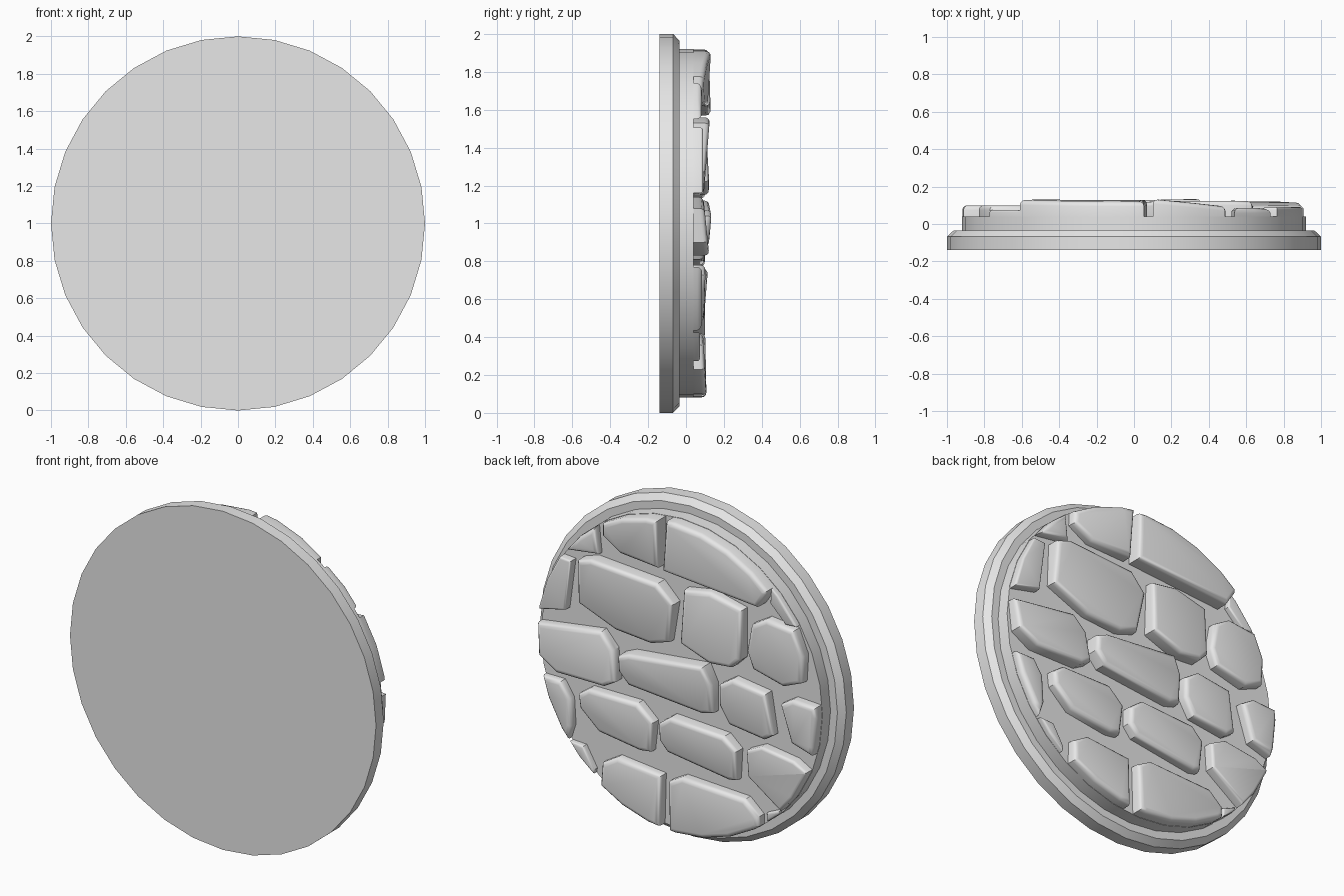
import bpy
import bmesh
import math
from mathutils import Vector

SIDES = 32
PAVING_RADIUS = 0.92
FLOOR = 0.04
CENTRE_Z = 1.0

cube = bpy.data.objects.get("Cube")
if cube:
    bpy.data.objects.remove(cube, do_unlink=True)

# One plain grey for the whole piece
grey = bpy.data.materials.new("stone grey")
grey.use_nodes = True
colour = (0.8, 0.8, 0.8, 1.0)
grey.diffuse_color = colour
grey.node_tree.nodes["Principled BSDF"].inputs["Base Color"].default_value = colour

parts = []


def finish(bm, name):
    """Turn a bmesh into a named grey object."""
    bmesh.ops.recalc_face_normals(bm, faces=bm.faces)
    mesh = bpy.data.meshes.new(name)
    bm.to_mesh(mesh)
    bm.free()
    mesh.materials.append(grey)
    obj = bpy.data.objects.new(name, mesh)
    bpy.context.collection.objects.link(obj)
    parts.append(obj)


def add_disc(name, profile):
    """Closed round solid about the y axis from (radius, y) points."""
    bm = bmesh.new()
    rings = []
    for radius, y in profile:
        angles = [math.tau * i / SIDES for i in range(SIDES)]
        rings.append([bm.verts.new((radius * math.sin(a), y, CENTRE_Z + radius * math.cos(a)))
                      for a in angles])
    for low, high in zip(rings, rings[1:]):
        for i in range(SIDES):
            j = (i + 1) % SIDES
            bm.faces.new((low[i], low[j], high[j], high[i]))
    bm.faces.new(rings[0])
    bm.faces.new(rings[-1])
    finish(bm, name)


def clip_to_disc(points, radius):
    """Trim a flat outline to the round edge of the paving."""
    reach = radius * math.cos(math.pi / SIDES)
    for i in range(SIDES):
        angle = math.tau * (i + 0.5) / SIDES
        normal = Vector((math.sin(angle), math.cos(angle)))
        kept = []
        for a, b in zip(points, points[1:] + points[:1]):
            da, db = a.dot(normal) - reach, b.dot(normal) - reach
            if da <= 0:
                kept.append(a)
            if da * db < 0:
                kept.append(a.lerp(b, da / (da - db)))
        points = kept
    # Drop points that fall almost on top of their neighbour
    return [p for i, p in enumerate(points) if (p - points[i - 1]).length > 0.012]


def add_stone(name, outline, height=0.1, tilt_x=0.0, tilt_z=0.0):
    """Cobble with a tilted top face and rounded upper edges."""
    points = clip_to_disc([Vector(p) for p in outline], PAVING_RADIUS - 0.002)
    middle = sum(points, Vector((0, 0))) / len(points)
    bm = bmesh.new()
    low, high = [], []
    for p in points:
        offset = p - middle
        top = height + tilt_x * offset.x + tilt_z * offset.y
        low.append(bm.verts.new((p.x, FLOOR - 0.005, CENTRE_Z + p.y)))
        high.append(bm.verts.new((p.x, top, CENTRE_Z + p.y)))
    count = len(points)
    for i in range(count):
        j = (i + 1) % count
        bm.faces.new((low[i], low[j], high[j], high[i]))
    bm.faces.new(low)
    cap = bm.faces.new(high)
    bmesh.ops.recalc_face_normals(bm, faces=bm.faces)
    bmesh.ops.bevel(bm, geom=list(cap.edges), offset=0.026, offset_type='OFFSET',
                    segments=3, profile=0.5, affect='EDGES', clamp_overlap=True)
    finish(bm, name)


# Chamfered backing plate and the raised bed between the stones
add_disc("backing_plate", [(1, -0.14), (1, -0.068), (0.965, -0.035)])
add_disc("paving_bed", [(PAVING_RADIUS, -0.04), (PAVING_RADIUS, FLOOR)])

# Top row of stones
add_stone("top_large_stone", [(.05, .97), (-.62, .97), (-.61, .66), (-.55, .57), (.07, .62)],
          0.125, 0, -0.03)
add_stone("top_stone", [(.48, .95), (.10, .95), (.11, .62), (.37, .63), (.49, .70)],
          0.11, -0.08, 0.06)
add_stone("top_left_chip", [(.74, .55), (.74, .77), (.54, .77), (.52, .58)], 0.085)
add_stone("top_right_chip", [(-.61, .75), (-.80, .60), (-.77, .49), (-.70, .49), (-.60, .59)], 0.075)

# Upper row
add_stone("upper_left_edge_stone", [(.95, .52), (.69, .50), (.73, .20), (.95, .15)], 0.09)
add_stone("upper_large_stone", [(.63, .53), (.54, .56), (.11, .53), (.01, .43), (.05, .19),
                                (.17, .15), (.40, .17), (.64, .27)], 0.11, 0, 0.08)
add_stone("upper_middle_stone", [(-.05, .53), (-.22, .56), (-.43, .51), (-.43, .22), (-.37, .16),
                                 (-.23, .15), (-.04, .22)], 0.11, 0.03, -0.06)
add_stone("upper_right_stone", [(-.49, .44), (-.59, .50), (-.77, .48), (-.83, .34), (-.82, .18),
                                (-.70, .13), (-.50, .18), (-.46, .28)])

# Middle row
add_stone("middle_left_stone", [(.91, .08), (.49, .14), (.41, .05), (.39, -.13), (.46, -.17),
                                (.77, -.17), (.89, -.10)], 0.11, 0, -0.1)
add_stone("middle_long_stone", [(.36, .04), (.29, .07), (-.19, .12), (-.24, .02), (-.24, -.15),
                                (-.17, -.17), (.30, -.12), (.36, -.05)], 0.12, 0.03, 0.08)
add_stone("middle_right_stone", [(-.28, .03), (-.37, .09), (-.59, .06), (-.63, -.18), (-.57, -.22),
                                 (-.34, -.19), (-.28, -.09)], 0.1, 0, 0.03)
add_stone("middle_right_edge_stone", [(-.68, .02), (-.76, .07), (-.95, .06), (-.95, -.25),
                                      (-.75, -.19)])

# Lower row
add_stone("lower_left_edge_stone", [(.95, -.23), (.76, -.23), (.70, -.32), (.69, -.48),
                                    (.73, -.60), (.95, -.40)], 0.085)
add_stone("lower_left_stone", [(.64, -.27), (.57, -.22), (.25, -.22), (.15, -.31), (.17, -.49),
                               (.24, -.50), (.51, -.46), (.63, -.35)], 0.1, 0, 0.03)
add_stone("lower_middle_stone", [(.11, -.30), (.03, -.24), (-.32, -.26), (-.40, -.33), (-.39, -.51),
                                 (-.34, -.52), (.06, -.46), (.11, -.40)], 0.105, 0, 0.08)
add_stone("lower_right_stone", [(-.46, -.31), (-.56, -.26), (-.77, -.29), (-.95, -.39),
                                (-.70, -.62), (-.47, -.46)])

# Bottom row
add_stone("bottom_left_chip", [(.80, -.57), (.62, -.58), (.55, -.70), (.57, -.80)], 0.075)
add_stone("bottom_stone", [(.49, -.64), (.39, -.58), (.10, -.61), (.11, -.97), (.50, -.90)],
          0.1, 0, -0.06)
add_stone("bottom_large_stone", [(.05, -.63), (-.04, -.58), (-.45, -.60), (-.54, -.68),
                                 (-.54, -.95), (.04, -.97)], 0.105, 0, -0.02)
add_stone("bottom_right_chip", [(-.57, -.66), (-.66, -.62), (-.80, -.70), (-.58, -.80)], 0.065)

# Smooth the round rim and stone edges, keeping real corners crisp
bpy.ops.object.select_all(action='DESELECT')
for part in parts:
    part.select_set(True)
bpy.context.view_layer.objects.active = parts[0]
bpy.ops.object.shade_smooth_by_angle(angle=math.radians(35))
